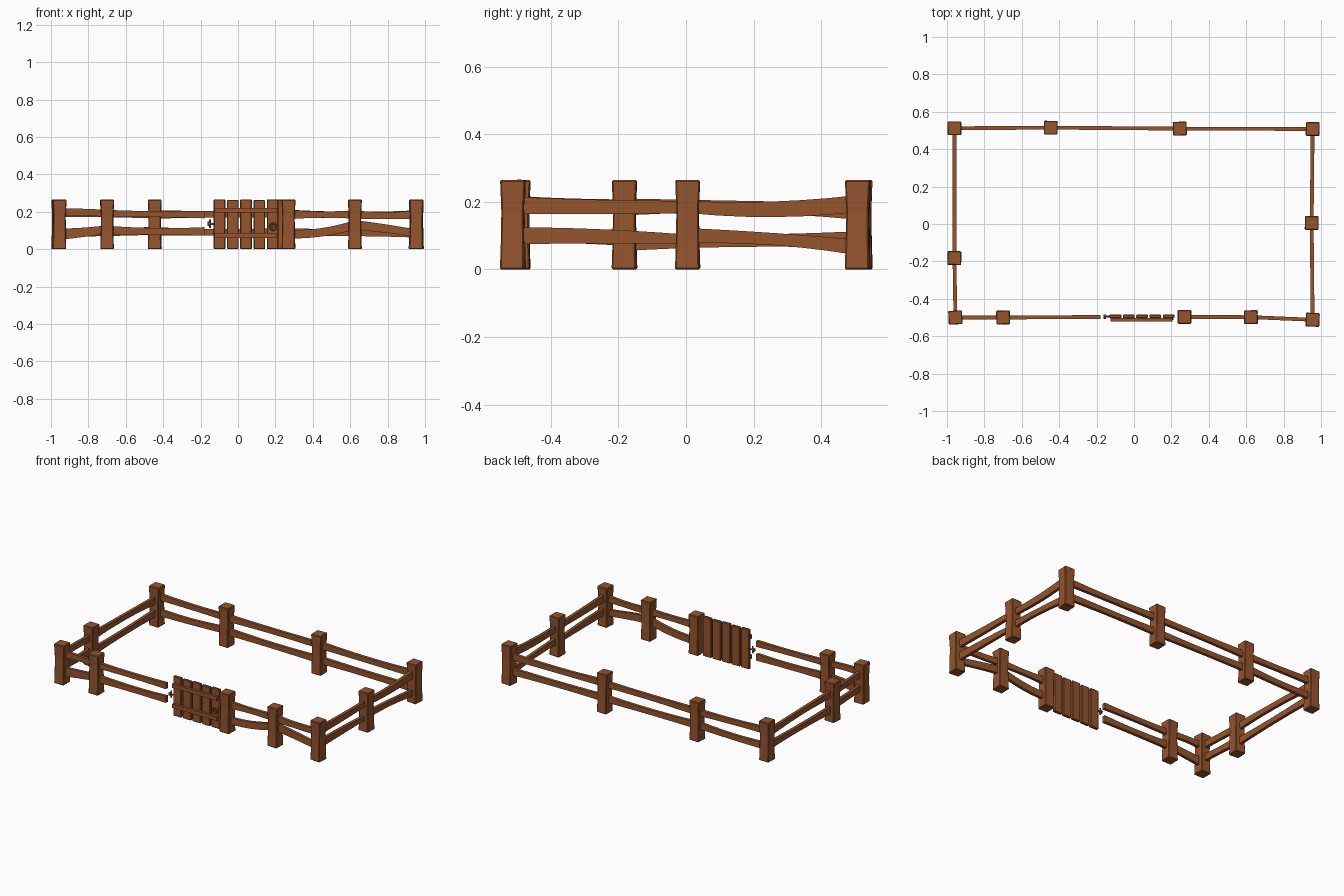
import bpy, bmesh, math
from mathutils import Vector

cube = bpy.data.objects.get("Cube")
if cube:
    bpy.data.objects.remove(cube, do_unlink=True)

wood = bpy.data.materials.new("brown_wood")
wood.use_nodes = True
colour = (0.30, 0.09, 0.027, 1)
wood.diffuse_color = colour
wood.node_tree.nodes["Principled BSDF"].inputs["Base Color"].default_value = colour


def finish(bm, name, bevel=0.0):
    bmesh.ops.recalc_face_normals(bm, faces=bm.faces)
    mesh = bpy.data.meshes.new(name)
    bm.to_mesh(mesh)
    bm.free()
    mesh.materials.append(wood)
    obj = bpy.data.objects.new(name, mesh)
    bpy.context.collection.objects.link(obj)
    if bevel:
        mod = obj.modifiers.new("worn_edges", "BEVEL")
        mod.width, mod.segments = bevel, 1
        mod.limit_method, mod.angle_limit = "ANGLE", math.radians(40)
    return obj


def loft(rings, name, bevel=0.0):
    """Skin a list of four-cornered sections and cap both ends."""
    bm = bmesh.new()
    loops = [[bm.verts.new(p) for p in ring] for ring in rings]
    for a, b in zip(loops, loops[1:]):
        for i in range(4):
            j = (i + 1) % 4
            bm.faces.new((a[i], a[j], b[j], b[i]))
    bm.faces.new(loops[0])
    bm.faces.new(loops[-1])
    return finish(bm, name, bevel)


CORNERS = ((-1, -1), (1, -1), (1, 1), (-1, 1))


def post(name, x, y, turn):
    # Waisted square post, slightly twisted along its height
    rings = []
    for z, half, twist in ((0, 0.036, 0), (0.08, 0.034, 1), (0.17, 0.033, 2), (0.265, 0.037, 3)):
        a = math.radians(turn + twist)
        c, s = half * math.cos(a), half * math.sin(a)
        rings.append([(x + u * c - v * s, y + u * s + v * c, z) for u, v in CORNERS])
    loft(rings, name, 0.004)


def rail(name, a, b, zs, hs, steps=6):
    """Hand-cut board: zs and hs are centre height and depth at start, middle, end."""
    a, b = Vector((*a, 0)), Vector((*b, 0))
    side = (b - a).normalized().cross(Vector((0, 0, 1))) * 0.010

    def curve(v, t):
        return v[0] * (1 - t) * (1 - 2 * t) + v[1] * 4 * t * (1 - t) + v[2] * t * (2 * t - 1)

    rings = []
    for k in range(steps + 1):
        t = k / steps
        p = a.lerp(b, t)
        p.z = curve(zs, t)
        h = curve(hs, t) / 2
        rings.append([p + side * u + Vector((0, 0, h * v)) for u, v in CORNERS])
    loft(rings, name)


def box(name, x0, x1, y0, y1, z0, z1, bevel=0.0):
    rings = [[(x0, y0, z), (x1, y0, z), (x1, y1, z), (x0, y1, z)] for z in (z0, z1)]
    return loft(rings, name, bevel)


# Posts
posts = {
    "front_right_corner": (-0.955, -0.50, 0), "front_left_corner": (0.955, -0.512, -5),
    "back_right_corner": (-0.96, 0.512, -2), "back_left_corner": (0.955, 0.508, -4),
    "front_right": (-0.70, -0.50, -1), "gate": (0.27, -0.497, -2), "front_left": (0.625, -0.498, -2),
    "back_right": (-0.445, 0.515, -3), "back_left": (0.245, 0.510, -1),
    "right_side": (-0.96, -0.182, -4), "left_side": (0.95, 0.005, -3),
}
for name, (x, y, turn) in posts.items():
    post(name + "_post", x, y, turn)

# Rails: start, end, upper heights and depths, lower heights and depths
P = {k: v[:2] for k, v in posts.items()}
spans = {
    "front_right_outer": (P["front_right_corner"], P["front_right"],
                          (0.195, 0.198, 0.19), (0.045, 0.036, 0.04), (0.08, 0.09, 0.105), (0.06, 0.05, 0.045)),
    "front_right_inner": (P["front_right"], (-0.18, -0.497),
                          (0.19, 0.187, 0.185), (0.04, 0.032, 0.04), (0.10, 0.095, 0.095), (0.05, 0.036, 0.045)),
    "front_left_inner": (P["gate"], P["front_left"],
                         (0.185, 0.185, 0.185), (0.05, 0.034, 0.045), (0.08, 0.09, 0.13), (0.045, 0.045, 0.05)),
    "front_left_outer": (P["front_left"], P["front_left_corner"],
                         (0.185, 0.18, 0.185), (0.045, 0.036, 0.045), (0.13, 0.11, 0.085), (0.05, 0.045, 0.04)),
    "left_side_front": (P["front_left_corner"], P["left_side"],
                        (0.19, 0.185, 0.185), (0.05, 0.042, 0.036), (0.10, 0.098, 0.09), (0.05, 0.042, 0.026)),
    "left_side_back": (P["left_side"], P["back_left_corner"],
                       (0.185, 0.178, 0.195), (0.036, 0.046, 0.05), (0.10, 0.09, 0.065), (0.045, 0.036, 0.046)),
    "right_side_front": (P["front_right_corner"], P["right_side"],
                         (0.195, 0.19, 0.185), (0.045, 0.04, 0.045), (0.105, 0.098, 0.095), (0.045, 0.04, 0.05)),
    "right_side_back": (P["right_side"], P["back_right_corner"],
                        (0.185, 0.185, 0.172), (0.05, 0.036, 0.05), (0.08, 0.085, 0.088), (0.05, 0.036, 0.05)),
    "back_right_outer": (P["back_right_corner"], P["back_right"],
                         (0.195, 0.188, 0.185), (0.045, 0.034, 0.042), (0.09, 0.088, 0.10), (0.046, 0.036, 0.045)),
    "back_middle": (P["back_right"], P["back_left"],
                    (0.185, 0.187, 0.187), (0.045, 0.034, 0.04), (0.095, 0.09, 0.09), (0.046, 0.034, 0.045)),
    "back_left_outer": (P["back_left"], P["back_left_corner"],
                        (0.19, 0.183, 0.185), (0.045, 0.034, 0.045), (0.09, 0.088, 0.085), (0.045, 0.036, 0.046)),
}
for name, (a, b, z_up, h_up, z_low, h_low) in spans.items():
    rail(name + "_upper_rail", a, b, z_up, h_up)
    rail(name + "_lower_rail", a, b, z_low, h_low)

# Gate planks and cross bars
for i in range(5):
    x = -0.13 + i * 0.071
    box(f"gate_plank_{i + 1}", x, x + 0.062, -0.504, -0.484, 0, 0.266 - 0.003 * (i % 2), 0.004)
for name, z in (("upper", 0.195), ("lower", 0.06)):
    box(f"gate_{name}_bar", -0.125, 0.207, -0.521, -0.503, z, z + 0.026)


# Latch pin with its knob, and pull ring on the gate
def rod(name, centre, radius, length, axis, sides=8):
    bm = bmesh.new()
    bmesh.ops.create_cone(bm, cap_ends=True, segments=sides, radius1=radius, radius2=radius, depth=length)
    turn = Vector((0, 0, 1)).rotation_difference(Vector(axis)).to_matrix()
    bmesh.ops.rotate(bm, verts=bm.verts, matrix=turn)
    bmesh.ops.translate(bm, verts=bm.verts, vec=centre)
    finish(bm, name)


rod("latch_pin", (-0.14, -0.495, 0.135), 0.005, 0.04, (1, 0, 0))
rod("latch_knob", (-0.156, -0.495, 0.135), 0.012, 0.012, (1, 0, 0))
rod("latch_bolt", (-0.150, -0.495, 0.135), 0.005, 0.045, (0, 0, 1))
bpy.ops.mesh.primitive_torus_add(location=(0.188, -0.510, 0.12), rotation=(math.pi / 2, 0, 0),
                                 major_radius=0.018, minor_radius=0.005,
                                 major_segments=12, minor_segments=6)
ring = bpy.context.object
ring.name = "gate_pull_ring"
ring.data.materials.append(wood)
rod("gate_pull_stud", (0.188, -0.508, 0.12), 0.008, 0.014, (0, 1, 0))
